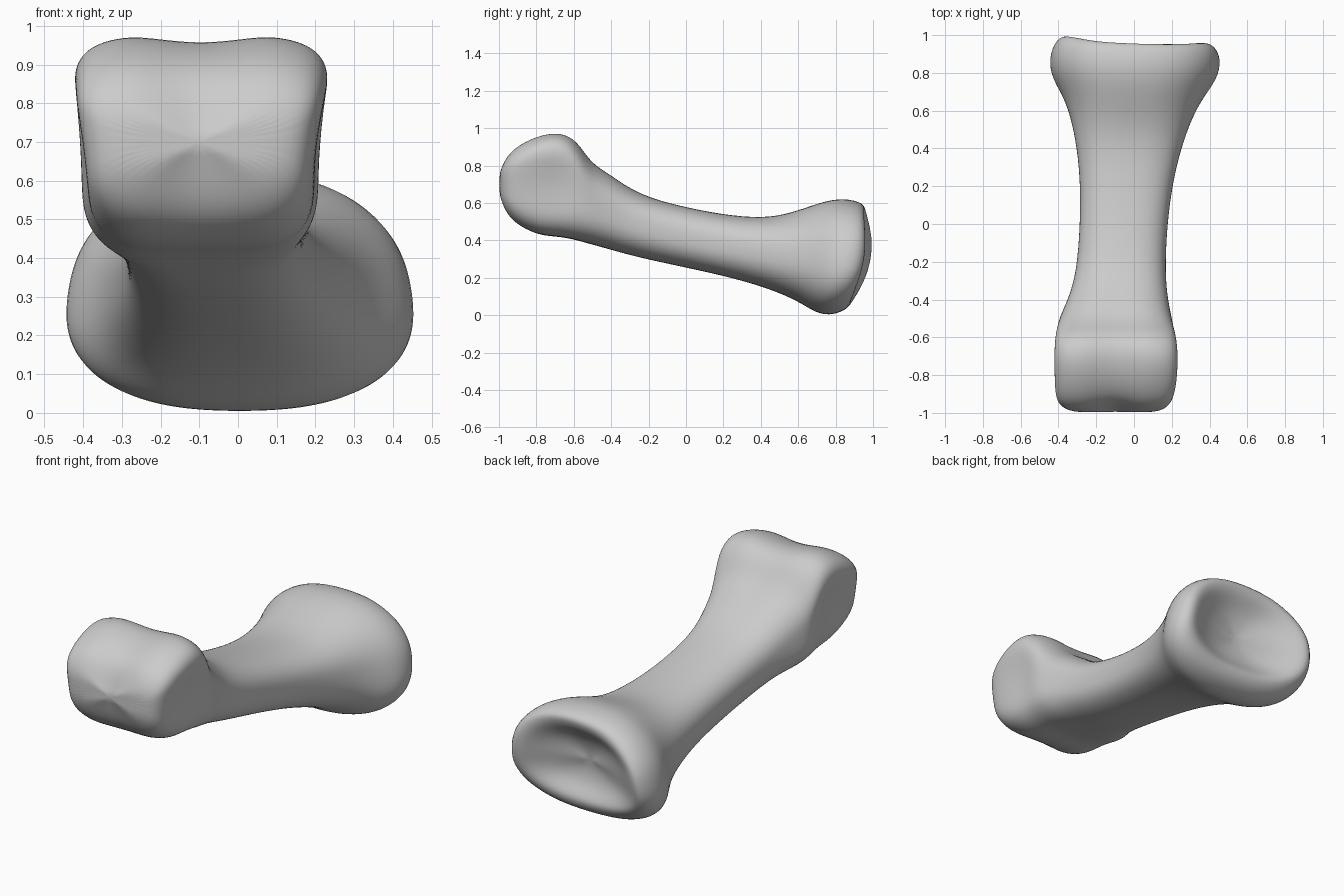
import bpy, bmesh
from math import cos, sin, pi, exp
from mathutils import Vector

if "Cube" in bpy.data.objects:
    bpy.data.objects.remove(bpy.data.objects["Cube"])

SIDES = 40


def make_material(name, color):
    mat = bpy.data.materials.new(name)
    mat.use_nodes = True
    mat.diffuse_color = color
    mat.node_tree.nodes["Principled BSDF"].inputs["Base Color"].default_value = color
    return mat


def signed_power(value, power):
    return (abs(value) ** power) * (1 if value >= 0 else -1)


def bump(distance, width):
    return exp(-(distance / width) ** 2)


def section(y, left, right, low, high, roundness, taper, tilt, bow=0.0):
    """One rounded outline across the bone; taper widens the top, tilt leans it."""
    ring = []
    for i in range(SIDES):
        angle = 2 * pi * i / SIDES
        u = signed_power(cos(angle), 2 / roundness)
        v = signed_power(sin(angle), 2 / roundness)
        x = (left + right) / 2 + (right - left) / 2 * u * (1 + taper * v)
        z = (low + high) / 2 + (high - low) / 2 * v
        ring.append(Vector((x, y + tilt * v - bow * v * v - bow * u / 3, z)))
    return ring


def shape_head(p):
    """Groove between the two knuckles and a shallow pit on each side."""
    groove = bump(p.x + 0.1, 0.1)
    if p.z > 0.7:
        p.z -= 0.03 * groove * bump(p.y + 0.75, 0.25)
    if p.y < -0.85:
        p.y += 0.035 * groove * bump(p.y + 1, 0.12)
    side = p.x + 0.095
    pit = bump(p.y + 0.72, 0.17) * bump(p.z - 0.7, 0.17)
    if abs(side) > 0.2:
        p.x -= 0.045 * pit * (1 if side > 0 else -1)


# Outline stations from the knuckle head, along the shaft, to the flared base
# y, left, right, low, high, roundness, taper, tilt
stations = [
    (-1.0, -.33, .13, .62, .78, 3, .05, 0),
    (-.96, -.4, .19, .53, .86, 4, .08, 0),
    (-.89, -.42, .22, .47, .92, 4, .1, 0),
    (-.78, -.43, .24, .425, .97, 4, .1, 0),
    (-.67, -.43, .24, .42, .985, 4, .1, 0),
    (-.58, -.43, .235, .4, .94, 3.5, .07, 0),
    (-.51, -.41, .21, .38, .82, 3, .02, 0),
    (-.4, -.35, .18, .35, .755, 2.6, 0, 0),
    (-.26, -.305, .165, .31, .645, 2.5, 0, 0),
    (0, -.285, .175, .255, .575, 2.5, 0, 0),
    (.25, -.285, .21, .2, .53, 2.5, 0, 0),
    (.45, -.31, .265, .14, .52, 2.5, 0, 0),
    (.6, -.345, .325, .075, .56, 2.4, -.05, 0),
    (.7, -.385, .385, .02, .605, 2.4, -.09, .02),
    (.8, -.44, .45, -.005, .63, 2.4, -.1, .04),
    (.91, -.445, .455, .025, .6, 2.4, -.1, .05),
]
rings = [section(*s) for s in stations]
for ring in rings[:8]:
    for point in ring:
        shape_head(point)

# Rim of the base and the hollow dish inside it
rim = section(.985, -.395, .4, .085, .55, 2.4, -.1, .03, .06)
rings.append(rim)
middle = sum(rim, Vector()) / SIDES
for scale, depth in ((.84, .02), (.6, .07), (.3, .1)):
    rings.append([middle.lerp(p, scale) - Vector((0, depth, 0)) for p in rim])

# Skin the outlines and close both ends
bm = bmesh.new()
loops = [[bm.verts.new(p) for p in ring] for ring in rings]
for a, b in zip(loops, loops[1:]):
    for i in range(SIDES):
        j = (i + 1) % SIDES
        bm.faces.new((a[i], a[j], b[j], b[i]))
for loop, offset in ((loops[0], 0), (loops[-1], -.01)):
    center = sum((v.co for v in loop), Vector()) / SIDES
    hub = bm.verts.new(center + Vector((0, offset, 0)))
    for i in range(SIDES):
        bm.faces.new((loop[i], loop[(i + 1) % SIDES], hub))
bmesh.ops.recalc_face_normals(bm, faces=bm.faces)

mesh = bpy.data.meshes.new("finger_bone")
bm.to_mesh(mesh)
bm.free()
bone = bpy.data.objects.new("finger_bone", mesh)
bpy.context.collection.objects.link(bone)
mesh.materials.append(make_material("bone_grey", (.6, .6, .6, 1)))

# Smooth surface
smooth = bone.modifiers.new("smooth_surface", "SUBSURF")
smooth.levels = smooth.render_levels = 2
mesh.polygons.foreach_set("use_smooth", [True] * len(mesh.polygons))
